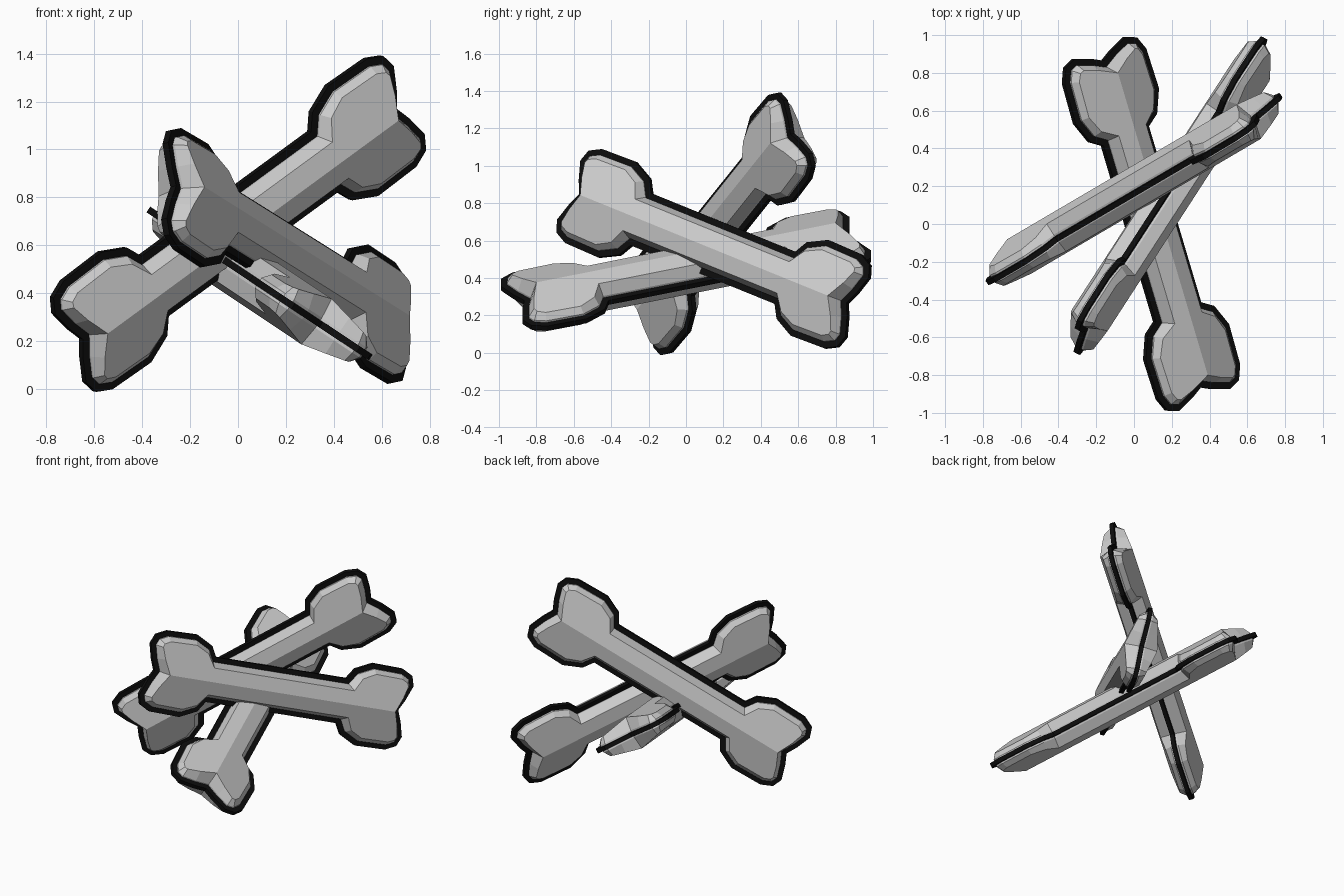
import bpy, bmesh
from mathutils import Vector, Matrix

if "Cube" in bpy.data.objects:
    bpy.data.objects.remove(bpy.data.objects["Cube"])

black = bpy.data.materials.new("black")
black.diffuse_color = (0.004, 0.004, 0.004, 1)
black.use_nodes = True
black.node_tree.nodes["Principled BSDF"].inputs["Base Color"].default_value = black.diffuse_color

# Quarter outline of a bone: end notch, lobe, shaft
QUARTER = [(.90, 0), (.935, .07), (.97, .17), (.945, .235), (.87, .27),
           (.65, .275), (.53, .22), (.485, .15)]


def full_outline():
    q = QUARTER
    right_top = q
    left_top = [(-u, v) for u, v in reversed(q)]
    left_bot = [(-u, -v) for u, v in q[1:]]
    right_bot = [(u, -v) for u, v in reversed(q[1:])]
    return [Vector(p) for p in right_top + left_top + left_bot + right_bot]


def inset(loop, d):
    """Mitred inset of a counter-clockwise loop."""
    out, n = [], len(loop)
    for i, p in enumerate(loop):
        a = (p - loop[i - 1]).normalized()
        b = (loop[(i + 1) % n] - p).normalized()
        na, nb = Vector((-a.y, a.x)), Vector((-b.y, b.x))
        m = (na + nb).normalized()
        out.append(p + m * d / max(m.dot(na), .5))
    return out


def finish(bm, name, matrix, mat=None):
    bmesh.ops.recalc_face_normals(bm, faces=bm.faces)
    me = bpy.data.meshes.new(name)
    bm.to_mesh(me)
    bm.free()
    me.transform(matrix)
    if mat:
        me.materials.append(mat)
    bpy.context.collection.objects.link(bpy.data.objects.new(name, me))


def bone(name, centre, axis, across, scale=1.0):
    u = Vector(axis).normalized()
    v = Vector(across)
    v = (v - u * v.dot(u)).normalized()
    w = u.cross(v)
    m = Matrix.Translation(centre) @ Matrix((u, v, w)).transposed().to_4x4() @ Matrix.Scale(scale, 4)
    outline = full_outline()
    n = len(outline)
    half = n // 2

    # Thin black outline plate
    bm = bmesh.new()
    rings = [[bm.verts.new((p.x, p.y, s * .014)) for p in outline] for s in (-1, 1)]
    for r in rings:
        bm.faces.new(r)
    for i in range(n):
        j = (i + 1) % n
        bm.faces.new((rings[0][i], rings[0][j], rings[1][j], rings[1][i]))
    finish(bm, name + "_outline_plate", m, black)

    # Grey ridged body, bevelled rim and a centre ridge on both sides
    rim, top = inset(outline, .033), inset(outline, .06)
    bm = bmesh.new()
    base = [bm.verts.new((p.x, p.y, 0)) for p in rim]
    for s in (-1, 1):
        low = [bm.verts.new((p.x, p.y, s * .025)) for p in rim]
        high = [bm.verts.new((p.x, p.y, s * (.112 - .25 * abs(p.y)))) for p in top]
        for a, b in ((base, low), (low, high)):
            for i in range(n):
                j = (i + 1) % n
                bm.faces.new((a[i], a[j], b[j], b[i]))
        # split in two flat slopes along the ridge between the end notches
        bm.faces.new(high[:half + 1])
        bm.faces.new(high[half:] + high[:1])
    finish(bm, name + "_body", m)


bone("upright_bone", (0, .185, .69), (.729, .428, .534), (-.42, -.42, .80))
bone("leaning_bone", (.193, .15, .555), (.515, .795, -.323), (.03, .385, .922))
bone("lower_bone", (.09, 0, .44), (-.28, .942, .187), (.77, .37, -.51), 1.02)
